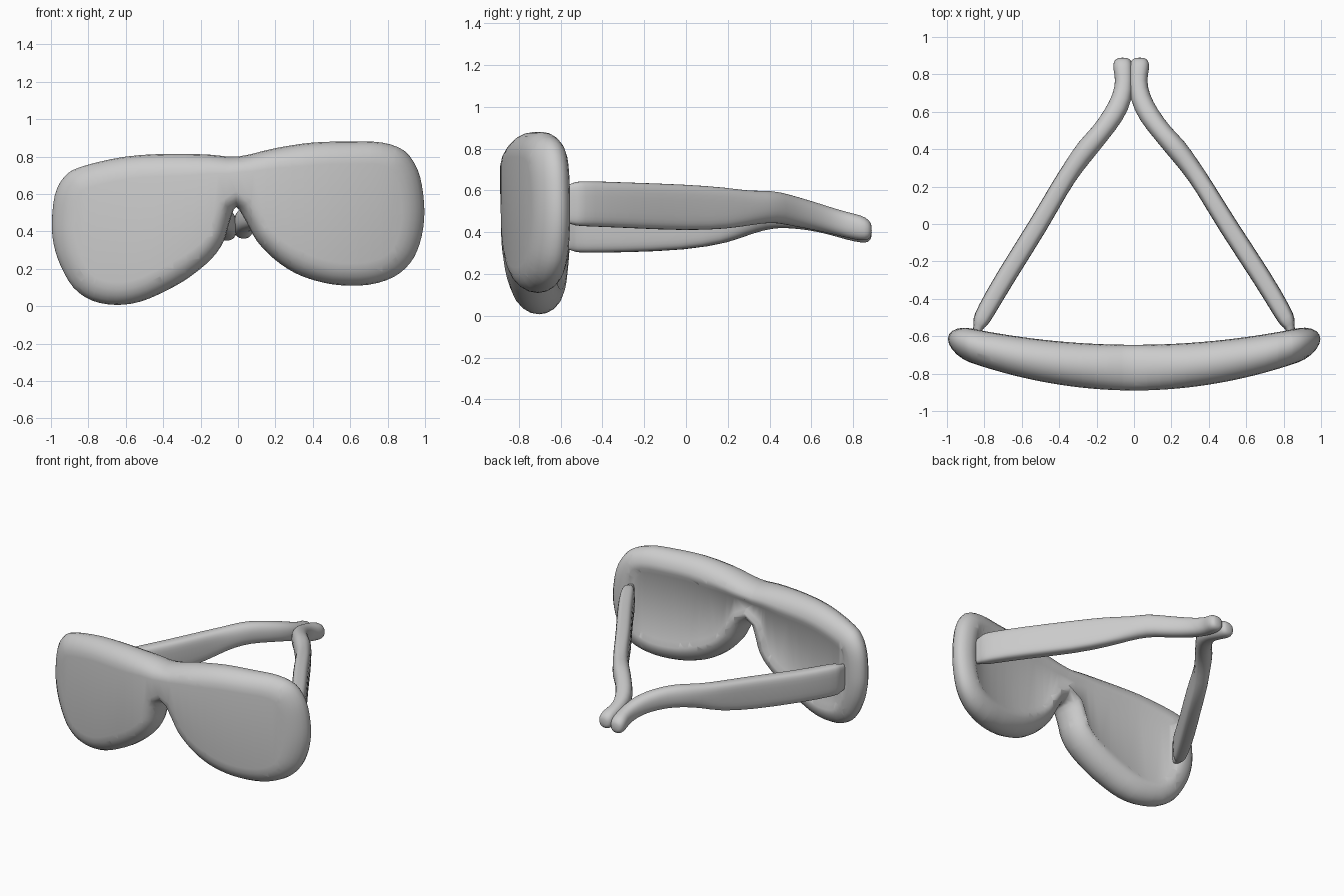
import bpy, bmesh, math
from mathutils import Vector

if "Cube" in bpy.data.objects:
    bpy.data.objects.remove(bpy.data.objects["Cube"])


def finish(bm, name):
    bmesh.ops.recalc_face_normals(bm, faces=bm.faces)
    me = bpy.data.meshes.new(name)
    bm.to_mesh(me)
    bm.free()
    ob = bpy.data.objects.new(name, me)
    bpy.context.collection.objects.link(ob)
    for p in me.polygons:
        p.use_smooth = True
    return ob


def bridge(bm, rings):
    n = len(rings[0])
    for a, b in zip(rings, rings[1:]):
        for i in range(n):
            j = (i + 1) % n
            bm.faces.new((a[i], a[j], b[j], b[i]))
    bm.faces.new(rings[0])
    bm.faces.new(rings[-1])


def smooth_loop(pts, steps):
    # closed Catmull-Rom curve through the points
    out, n = [], len(pts)
    for i in range(n):
        p0, p1, p2, p3 = (Vector(pts[(i + k) % n]) for k in (-1, 0, 1, 2))
        for s in range(steps):
            t = s / steps
            out.append(0.5 * (2 * p1 + (p2 - p0) * t + (2 * p0 - 5 * p1 + 4 * p2 - p3) * t * t
                              + (3 * p1 - p0 - 3 * p2 + p3) * t ** 3))
    return out


# Front outline (x, z), clockwise from the top of the bridge
OUTLINE = [(0, .80), (.2, .845), (.4, .875), (.6, .88), (.77, .875), (.89, .83), (.96, .73), (.99, .60),
           (.995, .46), (.97, .33), (.92, .23), (.83, .155), (.7, .115), (.55, .112), (.42, .135),
           (.3, .18), (.19, .255), (.1, .35), (.045, .45), (-.01, .53), (-.045, .45), (-.075, .35),
           (-.14, .255), (-.26, .155), (-.38, .085), (-.52, .025), (-.65, .007), (-.78, .03),
           (-.88, .10), (-.95, .22), (-.985, .33), (-.995, .44), (-.98, .59), (-.93, .69),
           (-.84, .745), (-.6, .80), (-.35, .815), (-.15, .81)]

# Frame and lens slab: rounded rim, front flat, back slightly recessed, curved in plan
loop = smooth_loop(OUTLINE, 3)
n = len(loop)
R = 0.12
profile = [(R * (1 - math.cos(a)), math.sin(a)) for a in
           (math.radians(d) for d in (-90, -72, -54, -36, -18, 0, 18, 36, 54, 72, 90))]
profile.append((0.155, 0.82))
bm = bmesh.new()
rings = []
for inset, depth in profile:
    if depth < 0 or inset <= R:
        inset = min(inset, R)
    ring = []
    for i, p in enumerate(loop):
        t = (loop[(i + 1) % n] - loop[i - 1]).normalized()
        k = inset * (0.7 + 0.3 * min(1, abs(p.x) / 0.3))
        ring.append(bm.verts.new((p.x + t.y * k, depth, p.y - t.x * k)))
    rings.append(ring)
# keep the profile running front to back along the rim
bridge(bm, rings)
for i in range(-12, 13):
    bmesh.ops.bisect_plane(bm, geom=bm.verts[:] + bm.edges[:] + bm.faces[:], dist=1e-5,
                           plane_co=(i * 0.07 + 0.003, 0, 0), plane_no=(1, 0, 0))
for v in bm.verts:
    q = v.co.x ** 2
    v.co.y = -0.768 + 0.155 * q + v.co.y * (0.122 - 0.04 * q)
finish(bm, "frame_and_lenses")

# Temple arms: (x, y, right z, left z, width, height)
STATIONS = [(.845, -.62, .535, .41, .05, .18), (.835, -.545, .535, .41, .05, .19),
            (.825, -.53, .537, .41, .085, .215), (.80, -.48, .537, .41, .10, .22),
            (.69, -.29, .53, .412, .105, .22), (.50, 0, .518, .425, .105, .225),
            (.385, .2, .515, .447, .10, .20), (.31, .31, .515, .475, .105, .165),
            (.235, .41, .525, .495, .12, .155), (.17, .48, .51, .495, .105, .15),
            (.09, .585, .485, .48, .115, .14), (.045, .68, .46, .455, .11, .13),
            (.035, .77, .435, .425, .095, .125), (.045, .84, .42, .41, .11, .125),
            (.047, .875, .412, .40, .095, .10), (.047, .89, .41, .40, .05, .05)]


def arm(name, side):
    bm = bmesh.new()
    pts = [Vector((s[0], s[1])) for s in STATIONS]
    rings = []
    for i, (x, y, zr, zl, w, h) in enumerate(STATIONS):
        d = (pts[min(i + 1, len(pts) - 1)] - pts[max(i - 1, 0)]).normalized()
        if i < 3:
            d = Vector((-.5, .86))
        z = zr if side > 0 else zl
        shift = -0.015 * max(0, min(1, y + 0.4))
        e = 0.55 if y < 0.25 else 0.85      # boxy at the hinge, round at the tip
        ring = []
        for k in range(16):
            a = 2 * math.pi * (k + .5) / 16
            c, s = math.cos(a), math.sin(a)
            u = math.copysign(abs(c) ** e, c) * w / 2
            v = math.copysign(abs(s) ** e, s) * h / 2
            ring.append(bm.verts.new((side * (x + d.y * u) + shift, y - d.x * u, z + v)))
        rings.append(ring)
    bridge(bm, rings)
    ob = finish(bm, name)
    ob.modifiers.new("smooth", "SUBSURF").render_levels = 1


arm("right_temple_arm", 1)
arm("left_temple_arm", -1)
